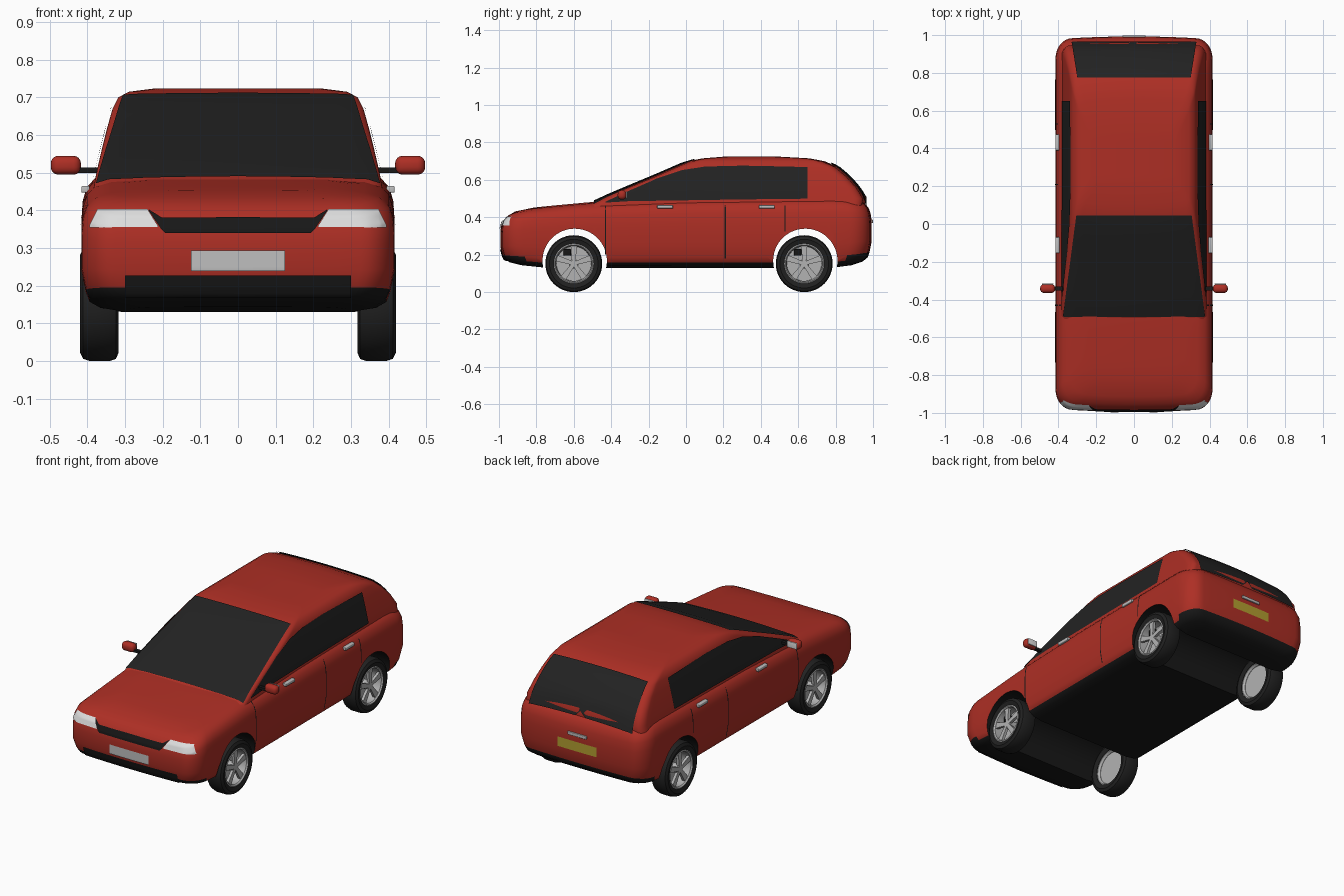
import bpy, bmesh, math
from mathutils import Vector, Matrix
from mathutils.bvhtree import BVHTree

if "Cube" in bpy.data.objects:
    bpy.data.objects.remove(bpy.data.objects["Cube"])


def material(name, r, g, b):
    m = bpy.data.materials.new(name)
    m.use_nodes = True
    m.diffuse_color = (r, g, b, 1)
    m.node_tree.nodes["Principled BSDF"].inputs["Base Color"].default_value = (r, g, b, 1)
    return m


RED = material("red paint", .42, .028, .018)
BLACK = material("black trim", .009, .009, .009)
GLASS = material("dark glass", .016, .016, .016)
RUBBER = material("tyre rubber", .015, .015, .015)
SILVER = material("silver alloy", .45, .45, .45)
LAMP = material("lamp white", .72, .72, .72)
PLATE = material("plate grey", .52, .52, .52)
YELLOW = material("plate yellow", .45, .34, .03)


def finish(name, bm, mats, angle=40, recalc=True):
    if recalc:
        bmesh.ops.recalc_face_normals(bm, faces=bm.faces[:])
    me = bpy.data.meshes.new(name)
    bm.to_mesh(me)
    bm.free()
    for m in mats:
        me.materials.append(m)
    ob = bpy.data.objects.new(name, me)
    bpy.context.collection.objects.link(ob)
    bpy.ops.object.select_all(action='DESELECT')
    ob.select_set(True)
    bpy.context.view_layer.objects.active = ob
    bpy.ops.object.shade_smooth_by_angle(angle=math.radians(angle))
    return ob


def sample(table, u):
    for (a, p), (b, q) in zip(table, table[1:]):
        if u <= b:
            t = max(0, (u - a) / (b - a))
            return p + (q - p) * t
    return table[-1][1]


def half_outline(w, yf, yr, rx, ry, bow):
    """Right half of a rounded plan outline, from front centre to rear centre."""
    def end(y, s):
        xs = [(w - rx) * i / 6 for i in range(6)]
        pts = [(x, y + s * bow * (x / w) ** 2) for x in xs]
        cy = y + s * (bow * ((w - rx) / w) ** 2 + ry)
        for i in range(8):
            a = math.pi / 2 * i / 7
            pts.append((w - rx + rx * math.sin(a), cy - s * ry * math.cos(a)))
        return pts
    front, rear = end(yf, 1), end(yr, -1)
    y0, y1 = front[-1][1], rear[-1][1]
    side = [(w, y0 + (y1 - y0) * i / 32) for i in range(1, 32)]
    return front + side + rear[::-1]


def stack(name, rings, mats, rule=None):
    """Skin a pile of mirrored half outlines and close both ends."""
    bm = bmesh.new()
    loops = []
    for half in rings:
        full = half + [(-x, y, z) for x, y, z in reversed(half[1:-1])]
        loops.append([bm.verts.new(p) for p in full])
    n, total = len(rings[0]), len(loops[0])
    for k, (lo, hi) in enumerate(zip(loops, loops[1:])):
        for i in range(total):
            j = (i + 1) % total
            f = bm.faces.new((lo[i], lo[j], hi[j], hi[i]))
            if rule:
                f.material_index = rule(k, f.calc_center_median().y)
    for loop, mat in ((loops[0], len(mats) - 1), (loops[-1], 0)):
        for i in range(n - 1):
            ids = dict.fromkeys((i, i + 1, (total - i - 1) % total, (total - i) % total))
            bm.faces.new([loop[j] for j in ids]).material_index = mat
    return finish(name, bm, mats)


# Lower body: level fraction and inset of each ring
LEVELS = [(0, .11), (.03, .05), (.08, .022), (.16, .012), (.35, 0), (.65, 0), (.8, .004),
          (.9, .015), (.97, .04), (1, .08), (1.02, .18)]
BELT = [(-1, .395), (-.92, .43), (-.85, .442), (-.7, .457), (-.5, .475), (0, .492),
        (.8, .5), (.95, .49), (1, .47)]
FLOOR = [(-1, .16), (-.92, .148), (-.75, .13), (.78, .13), (.92, .148), (1, .165)]
rings = []
for t, inset in LEVELS:
    plan = half_outline(.416 - inset, inset - .993, .993 - inset, .09, .11, .015)
    rings.append([(x, y, sample(FLOOR, y) * (1 - t) + sample(BELT, y) * t) for x, y in plan])
body = stack("lower_body", rings, [RED, BLACK],
             lambda k, y: 1 if k < 2 or (k == 2 and abs(y) > .85) else 0)

# Cabin: height, front, rear and half width of each ring
CABIN = [(.45, -.56, .955, .385), (.5, -.46, .962, .376), (.56, -.32, .925, .362),
         (.62, -.175, .87, .347), (.67, -.06, .81, .333), (.7, .01, .74, .318),
         (.715, .09, .66, .29), (.724, .2, .5, .22)]
cabin = stack("cabin", [[(x, y, z) for x, y in half_outline(w, yf, yr, .035, .05, .02)]
                        for z, yf, yr, w in CABIN], [RED])

# Surface used to lay panels on the shell
shell = bmesh.new()
for ob in (body, cabin):
    shell.from_mesh(ob.data)
TREE = BVHTree.FromBMesh(shell)
shell.free()

VIEWS = {
    "front": (lambda u, v: (u, -2, v), (0, 1, 0)),
    "back": (lambda u, v: (u, 2, v), (0, -1, 0)),
    "top": (lambda u, v: (v, u, 2), (0, 0, -1)),
    "left": (lambda u, v: (2, u, v), (-1, 0, 0)),
    "right": (lambda u, v: (-2, u, v), (1, 0, 0)),
}


def panel(name, view, columns, mat, lift=.005, rows=10):
    """Thin plate laid on the shell; columns are (u, low v, high v)."""
    place, d = VIEWS[view]
    d = Vector(d)
    bm = bmesh.new()
    us = [a[0] + (b[0] - a[0]) * i / 8 for a, b in zip(columns, columns[1:]) for i in range(8)]
    us.append(columns[-1][0])
    lows, highs = [(c[0], c[1]) for c in columns], [(c[0], c[2]) for c in columns]
    grid = []
    for u in us:
        lo, hi = sample(lows, u), sample(highs, u)
        line = []
        for r in range(rows + 1):
            start = Vector(place(u, lo + (hi - lo) * r / rows))
            hit, normal, _, _ = TREE.ray_cast(start, d)
            if hit is None:
                hit, normal, _, _ = TREE.find_nearest(start + d * 1.1)
            line.append(bm.verts.new(hit + (normal - d).normalized() * lift))
        grid.append(line)
    for a, b in zip(grid, grid[1:]):
        for r in range(rows):
            f = bm.faces.new((a[r], b[r], b[r + 1], a[r + 1]))
            f.normal_update()
            if f.normal.dot(d) > 0:
                f.normal_flip()
    return finish(name, bm, [mat], recalc=False)


def box(name, centre, size, mat, bevel=0):
    bm = bmesh.new()
    bmesh.ops.create_cube(bm, size=1, matrix=Matrix.Translation(centre) @ Matrix.Diagonal((*size, 1)))
    if bevel:
        bmesh.ops.bevel(bm, geom=bm.edges[:], offset=bevel, segments=4, profile=.5, affect='EDGES')
    return finish(name, bm, [mat])


# Glass
panel("windscreen", "top", [(-.49, -.375, .375), (.045, -.305, .305)], GLASS, .006, 24)
panel("rear_window", "top", [(.775, -.3, .3), (.962, -.33, .33)], GLASS, .008, 20)
WINDOW = [(-.43, .478, .483), (-.3, .486, .543), (-.15, .488, .608), (-.02, .49, .652),
          (.1, .492, .67), (.3, .495, .675), (.65, .499, .668)]
SEAMS = {"front_door_seam": (-.43, .2), "middle_door_seam": (.21, .18), "rear_door_seam": (.53, .325)}
for side, s in (("left", 1), ("right", -1)):
    panel(side + "_side_window", side, WINDOW, GLASS)
    for name, (y, low) in SEAMS.items():
        panel(f"{side}_{name}", side, [(y - .003, low, .462), (y + .003, low, .462)], BLACK, .002)
    for name, y in (("front", -.112), ("rear", .432)):
        box(f"{side}_{name}_door_handle", (s * .405, y, .456), (.022, .085, .018), PLATE, .004)
    # Headlamps
    lamp = [(.212, .355, .358), (.24, .355, .402), (.372, .355, .402), (.393, .355, .36)]
    if s < 0:
        lamp = [(-x, a, b) for x, a, b in reversed(lamp)]
    panel(side + "_headlamp", "front", lamp, LAMP, .004)
    # Door mirrors
    box(side + "_mirror_arm", (s * .395, -.342, .507), (.08, .02, .014), BLACK)
    box(side + "_mirror_housing", (s * .457, -.342, .52), (.08, .046, .05), RED, .02)
    box(side + "_mirror_glass", (s * .457, -.318, .52), (.062, .006, .036), LAMP, .002)

# Front and rear details
panel("grille", "front", [(-.236, .396, .4), (-.205, .352, .381), (-.193, .34, .38),
                          (.193, .34, .38), (.205, .352, .381), (.236, .396, .4)], BLACK, .006)
panel("front_intake", "front", [(-.3, .17, .228), (.3, .17, .228)], BLACK)
panel("front_plate", "front", [(-.125, .24, .293), (.125, .24, .293)], PLATE)
panel("rear_plate", "back", [(-.125, .285, .34), (.125, .285, .34)], YELLOW)
box("tailgate_handle", (0, .992, .378), (.12, .014, .018), PLATE, .003)

# Wheel arches cut through the lower body
for y in (-.595, .638):
    bm = bmesh.new()
    bmesh.ops.create_cone(bm, cap_ends=True, segments=64, radius1=.172, radius2=.172, depth=1.2,
                          matrix=Matrix.Translation((0, y, .167)) @ Matrix.Rotation(math.pi / 2, 4, 'Y'))
    for f in bm.faces:
        f.material_index = 1
    cutter = finish("arch_cutter", bm, [RED, BLACK])
    cutter.hide_render = True
    mod = body.modifiers.new("arch", 'BOOLEAN')
    mod.operation, mod.solver, mod.object = 'DIFFERENCE', 'EXACT', cutter
    bpy.context.view_layer.objects.active = body
    bpy.ops.object.modifier_apply(modifier=mod.name)
    bpy.data.objects.remove(cutter)
body.select_set(True)
bpy.context.view_layer.objects.active = body
bpy.ops.object.shade_smooth_by_angle(angle=math.radians(40))


def lathe(name, profile, s, y, mat, closed=False, steps=48):
    """Turn (x, radius) points about the axle."""
    bm = bmesh.new()
    cols = [[bm.verts.new((s * x, y + r * math.cos(a), .152 + r * math.sin(a))) for x, r in profile]
            for a in (math.tau * i / steps for i in range(steps))]
    n = len(profile)
    for i in range(steps):
        a, b = cols[i], cols[(i + 1) % steps]
        for k in range(n if closed else n - 1):
            bm.faces.new((a[k], b[k], b[(k + 1) % n], a[(k + 1) % n]))
    bmesh.ops.remove_doubles(bm, verts=bm.verts[:], dist=1e-5)
    return finish(name, bm, [mat], 35)


TYRE = [(.325, .104), (.317, .13), (.324, .146), (.342, .152), (.393, .152), (.411, .146),
        (.419, .13), (.411, .104)]
RIM = [(.412, .107), (.415, .101), (.408, .095), (.34, .092), (.328, .1), (.328, .107)]
DISC = [(.35, 0), (.35, .093), (.342, .093), (.342, 0)]
HUB = [(.406, 0), (.406, .018), (.4, .026), (.35, .026), (.35, 0)]
for side, s in (("left", 1), ("right", -1)):
    for end, y in (("front", -.6), ("rear", .632)):
        tag = f"{side}_{end}_"
        lathe(tag + "tyre", TYRE, s, y, RUBBER, True)
        lathe(tag + "rim", RIM, s, y, SILVER, True)
        lathe(tag + "brake_disc", DISC, s, y, SILVER)
        lathe(tag + "hub", HUB, s, y, SILVER)
        box(tag + "brake_caliper", (s * .365, y - .035, .212), (.03, .04, .035), BLACK, .005)
        # Tapered spokes
        bm = bmesh.new()
        for i in range(5):
            turn = Matrix.Translation((s * .398, y, .152)) @ Matrix.Rotation(math.tau * i / 5, 4, 'X')
            new = bmesh.ops.create_cube(bm, size=1)["verts"]
            for v in new:
                outer = v.co.z > 0
                v.co = turn @ Vector((v.co.x * .016, v.co.y * (.034 if outer else .02),
                                      .098 if outer else .012))
        finish(tag + "spokes", bm, [SILVER])
